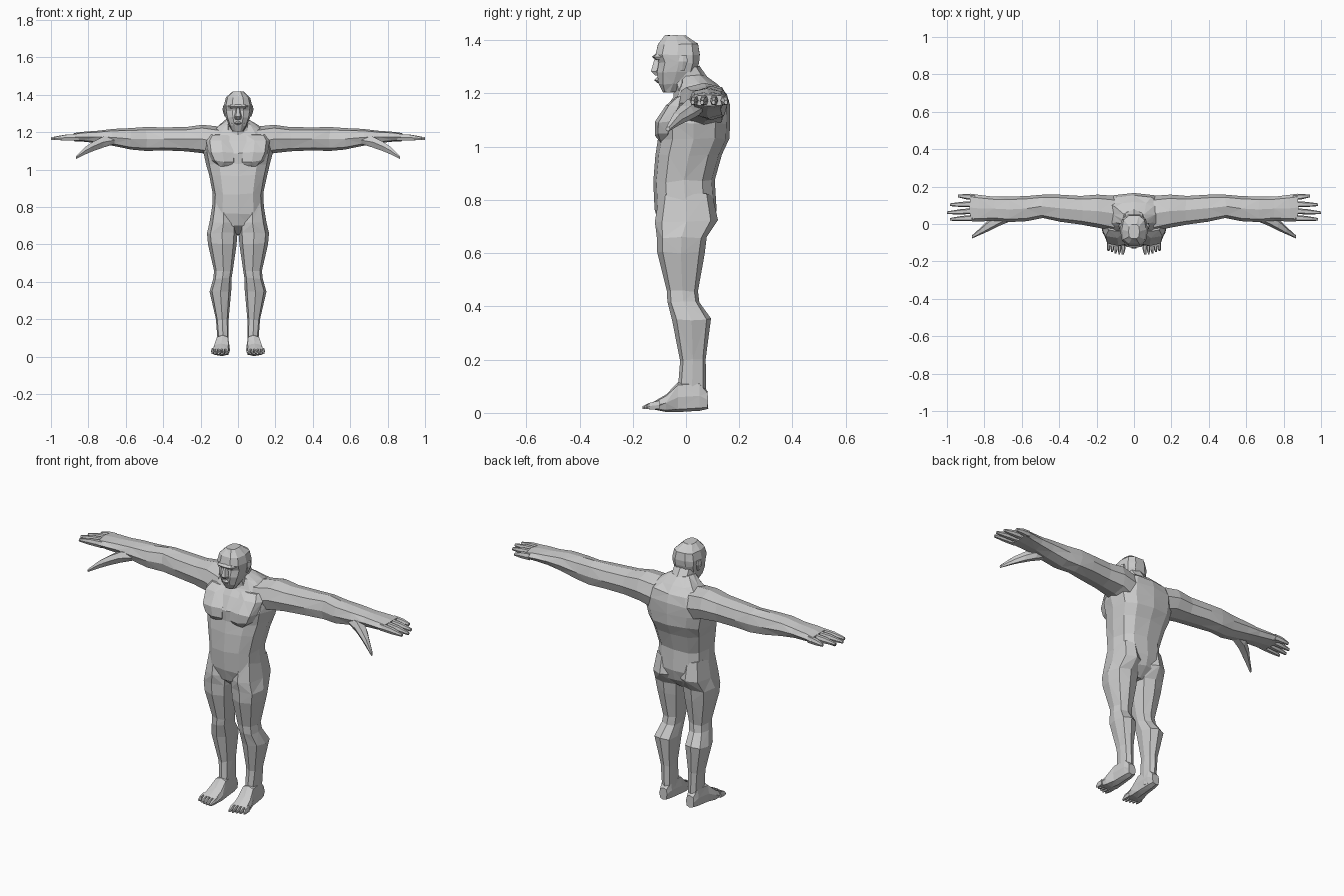
import bpy, bmesh, math, random

random.seed(4)
skin = bpy.data.materials.new("plain grey")
skin.diffuse_color = (0.6, 0.6, 0.6, 1)

# maps (position along axis, a, b) to x, y, z
PLACE = {"x": lambda t, a, b: (t, a, b),
         "y": lambda t, a, b: (a, t, b),
         "z": lambda t, a, b: (a, b, t)}


def loft(name, axis, rows, n=8, mirror=True, jitter=0.003, power=0.75):
    """Skin faceted rings; each row is (position, a_min, a_max, b_min, b_max)."""
    bm = bmesh.new()
    rings = []
    for t, a0, a1, b0, b1 in rows:
        ring = []
        for i in range(n):
            ang = 2 * math.pi * i / n
            c, s = math.cos(ang), math.sin(ang)
            c = math.copysign(abs(c) ** power, c) if abs(c) > 1e-6 else 0
            s = math.copysign(abs(s) ** power, s) if abs(s) > 1e-6 else 0
            a = (a0 + a1) / 2 + c * (a1 - a0) / 2
            b = (b0 + b1) / 2 + s * (b1 - b0) / 2
            shift = random.uniform(-jitter, jitter) * 2
            ring.append(bm.verts.new(PLACE[axis](t + shift, a, b)))
        rings.append(ring)
    for k, (r, q) in enumerate(zip(rings, rings[1:])):
        for i in range(n):
            j = (i + 1) % n
            if (i + k) % 2:
                bm.faces.new((r[i], r[j], q[j]))
                bm.faces.new((r[i], q[j], q[i]))
            else:
                bm.faces.new((r[i], r[j], q[i]))
                bm.faces.new((r[j], q[j], q[i]))
    bm.faces.new(rings[0])
    bm.faces.new(rings[-1])
    bmesh.ops.recalc_face_normals(bm, faces=bm.faces)
    me = bpy.data.meshes.new(name)
    bm.to_mesh(me)
    bm.free()
    me.materials.append(skin)
    ob = bpy.data.objects.new(name, me)
    bpy.context.collection.objects.link(ob)
    if mirror:
        ob.modifiers.new("mirror", "MIRROR").use_mirror_merge = False
    return ob


def centred(rows):
    return [(z, -w, w, y0, y1) for z, w, y0, y1 in rows]


# torso from crotch to neck base
loft("torso", "z", centred([
    (.655, .03, -.04, .05), (.70, .10, -.10, .10), (.76, .14, -.118, .115),
    (.87, .135, -.123, .108), (.97, .155, -.115, .135), (1.03, .17, -.105, .163),
    (1.09, .185, -.108, .166), (1.15, .18, -.07, .166), (1.20, .155, -.04, .153),
    (1.235, .11, -.02, .118), (1.27, .06, -.02, .07)]), n=12, mirror=False)

# chest muscles
loft("chest_muscle", "z", [
    (1.015, .03, .10, -.10, -.04), (1.045, .008, .14, -.117, -.02),
    (1.09, .006, .16, -.117, 0), (1.15, .008, .17, -.075, .02),
    (1.19, .02, .15, -.04, .03)])

# neck and head
loft("neck", "z", centred([
    (1.15, .08, -.05, .13), (1.21, .068, -.045, .115),
    (1.25, .06, -.05, .085), (1.30, .058, -.05, .05)]), mirror=False)
loft("head", "z", centred([
    (1.205, .028, -.088, -.035), (1.235, .048, -.105, .01), (1.28, .066, -.112, .042),
    (1.315, .073, -.105, .052), (1.345, .075, -.118, .055), (1.385, .065, -.108, .048),
    (1.418, .03, -.08, 0)]), n=10, mirror=False, jitter=.001)
loft("nose", "z", centred([
    (1.268, .016, -.118, -.09), (1.283, .02, -.134, -.09),
    (1.335, .008, -.118, -.09)]), n=6, mirror=False, jitter=0)
loft("brow", "x", [
    (-.066, -.075, -.04, 1.33, 1.345), (-.04, -.122, -.06, 1.325, 1.35),
    (0, -.128, -.06, 1.325, 1.35), (.04, -.122, -.06, 1.325, 1.35),
    (.066, -.075, -.04, 1.33, 1.345)], n=6, mirror=False, jitter=0)
loft("mouth", "x", [
    (-.035, -.095, -.06, 1.243, 1.253), (0, -.12, -.06, 1.238, 1.262),
    (.035, -.095, -.06, 1.243, 1.253)], n=6, mirror=False, jitter=0)
loft("ear", "z", [
    (1.285, .06, .072, -.025, -.005), (1.32, .06, .083, -.03, .008),
    (1.342, .06, .08, -.025, .005)], n=6, jitter=0)

# arm from shoulder to knuckles
loft("arm", "x", [
    (.10, -.04, .15, 1.06, 1.23), (.19, -.02, .157, 1.088, 1.24),
    (.28, -.003, .15, 1.098, 1.228), (.40, .012, .157, 1.103, 1.226),
    (.49, .032, .157, 1.10, 1.228), (.57, .015, .15, 1.107, 1.222),
    (.67, .01, .146, 1.128, 1.218), (.75, .018, .146, 1.142, 1.208),
    (.83, .012, .156, 1.15, 1.202), (.875, .015, .162, 1.152, 1.195)])

# fingers: base y, tip y, tip x
for i, (yb, yt, tip) in enumerate([(.033, .025, .985), (.07, .06, 1.0),
                                   (.106, .103, .985), (.143, .15, .94)]):
    mid = (.86 + tip) / 2
    loft(f"finger_{i + 1}", "x", [
        (.85, yb - .016, yb + .016, 1.155, 1.193),
        (mid, (yb + yt) / 2 - .014, (yb + yt) / 2 + .014, 1.155, 1.188),
        (tip, yt - .007, yt + .007, 1.158, 1.174)], n=6, jitter=0)
loft("thumb", "x", [
    (.66, .015, .08, 1.135, 1.18), (.72, -.01, .065, 1.115, 1.18),
    (.77, -.035, .03, 1.098, 1.155), (.815, -.055, -.015, 1.08, 1.125),
    (.865, -.077, -.06, 1.057, 1.075)], n=6, jitter=0)

# leg from hip to ankle
loft("leg", "z", [
    (.82, .02, .135, -.10, .10), (.72, .003, .152, -.117, .12),
    (.66, .003, .166, -.11, .078), (.60, .008, .16, -.108, .07),
    (.46, .028, .128, -.072, .045), (.42, .034, .132, -.07, .05),
    (.35, .036, .152, -.052, .094), (.20, .05, .118, -.022, .074),
    (.10, .05, .11, -.03, .075), (.03, .05, .11, -.03, .075)])

# foot and toes
loft("foot", "y", [
    (.082, .058, .105, .015, .08), (.05, .05, .113, .008, .12),
    (-.03, .046, .12, .003, .115), (-.075, .043, .135, .004, .07),
    (-.12, .045, .142, .012, .042)], jitter=.001, power=.6)
for i in range(5):
    x = .057 + .0195 * i
    r = .011 if i == 0 else .0085
    tip = -.163 + .006 * max(0, i - 1)
    loft(f"toe_{i + 1}", "y", [
        (-.10, x - r, x + r, .012, .048), (-.135, x - r, x + r, .012, .04),
        (tip, x - r * .5 + .003, x + r * .5 + .003, .015, .026)], n=6, jitter=0)
